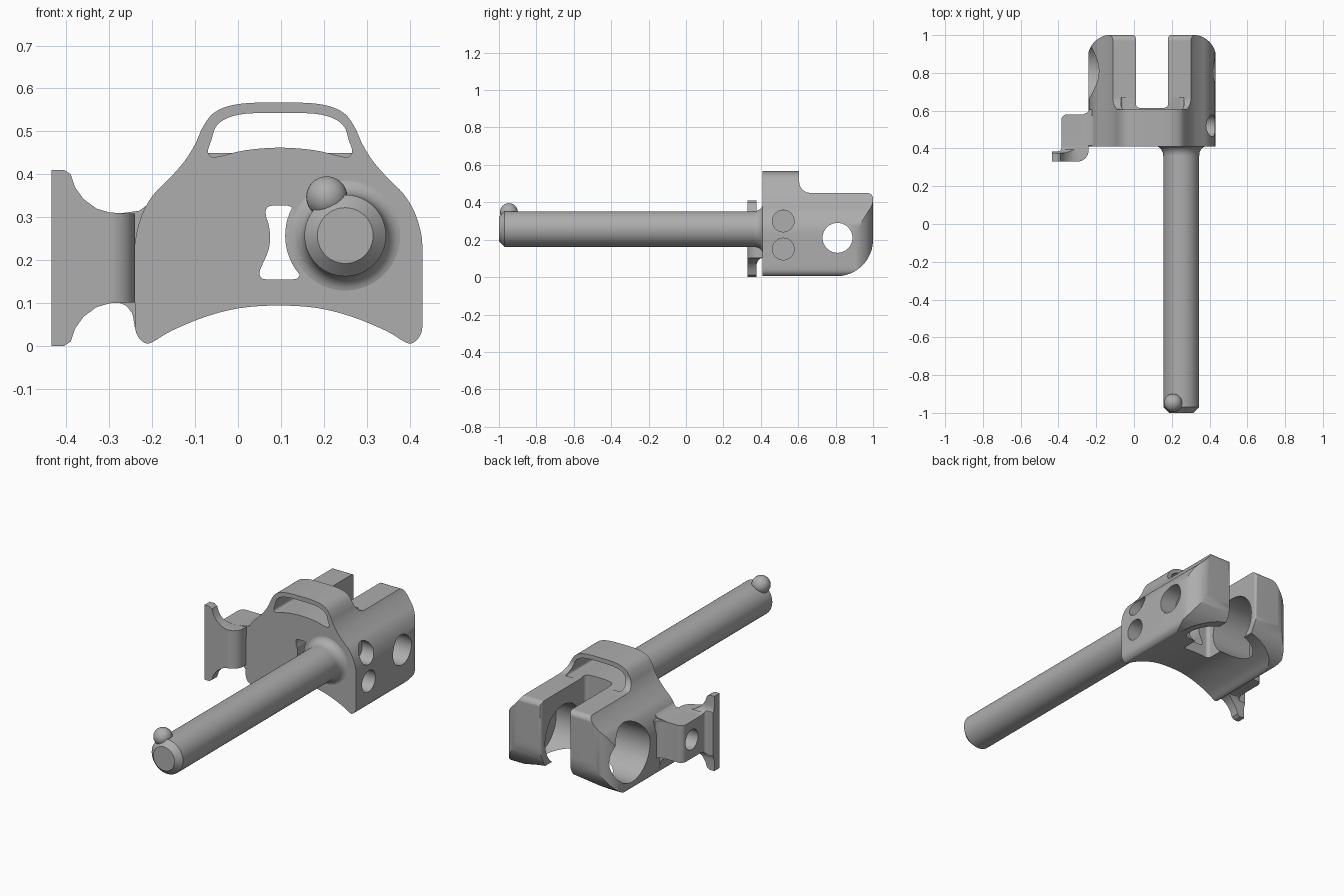
import bpy, bmesh, math
from mathutils import Vector

if "Cube" in bpy.data.objects:
    bpy.data.objects.remove(bpy.data.objects["Cube"])

GREY = (0.42, 0.42, 0.42, 1)
steel = bpy.data.materials.new("steel_grey")
steel.use_nodes = True
steel.diffuse_color = GREY
steel.node_tree.nodes["Principled BSDF"].inputs["Base Color"].default_value = GREY


def arc(cx, cy, r, start, end, n=12):
    angles = [math.radians(start + (end - start) * i / n) for i in range(n + 1)]
    return [(cx + r * math.cos(a), cy + r * math.sin(a)) for a in angles]


def mirrored(half, centre):
    """Closed outline from a half outline running between two axis points."""
    full = half + [(-u, v) for u, v in reversed(half[1:-1])]
    return [(u + centre, v) for u, v in full]


def smooth(points, steps=4):
    """Closed Catmull-Rom outline."""
    p = [Vector(q) for q in points]
    n, out = len(p), []
    for i in range(n):
        a, b, c, d = p[i - 1], p[i], p[(i + 1) % n], p[(i + 2) % n]
        for s in range(steps):
            t = s / steps
            out.append(tuple(0.5 * (2 * b + (c - a) * t + (2 * a - 5 * b + 4 * c - d) * t**2
                                    + (3 * b - a - 3 * c + d) * t**3)))
    return out


def finish(name, bm):
    bmesh.ops.recalc_face_normals(bm, faces=bm.faces)
    mesh = bpy.data.meshes.new(name)
    bm.to_mesh(mesh)
    bm.free()
    mesh.materials.append(steel)
    obj = bpy.data.objects.new(name, mesh)
    bpy.context.collection.objects.link(obj)
    return obj


def prism(name, outline, axis, low, high):
    """Extrude an outline along x (y,z points), y (x,z points) or z (x,y points)."""
    place = {"x": lambda u, v, w: (w, u, v),
             "y": lambda u, v, w: (u, w, v),
             "z": lambda u, v, w: (u, v, w)}[axis]
    bm = bmesh.new()
    a, b = [[bm.verts.new(place(u, v, w)) for u, v in outline] for w in (low, high)]
    bm.faces.new(a)
    bm.faces.new(b)
    for i in range(len(a)):
        bm.faces.new((a[i - 1], a[i], b[i], b[i - 1]))
    return finish(name, bm)


def combine(obj, tool, operation):
    """Apply a boolean and discard the tool."""
    mod = obj.modifiers.new("combine", "BOOLEAN")
    mod.object, mod.operation, mod.solver = tool, operation, "EXACT"
    bpy.context.view_layer.objects.active = obj
    bpy.ops.object.modifier_apply(modifier=mod.name)
    bpy.data.objects.remove(tool)


def bore(obj, y, z, r, low, high):
    circle = arc(y, z, r, 0, 360, 48)[:-1]
    combine(obj, prism("bore_cutter", circle, "x", low, high), "DIFFERENCE")


def shade(obj):
    bpy.ops.object.select_all(action="DESELECT")
    obj.select_set(True)
    bpy.context.view_layer.objects.active = obj
    bpy.ops.object.shade_smooth_by_angle(angle=math.radians(30))
    obj.modifiers.new("even_shading", "WEIGHTED_NORMAL").keep_sharp = True


# Bracket body: front outline limited by side and plan outlines
MID = 0.095
front = smooth(mirrored([
    (0, .567), (.07, .566), (.12, .558), (.155, .54), (.178, .508), (.195, .47),
    (.22, .43), (.255, .39), (.29, .355), (.315, .315), (.33, .27), (.335, .23),
    (.335, .16), (.335, .1), (.335, .045), (.327, .02), (.31, .006), (.292, .01),
    (.25, .035), (.17, .068), (.09, .088), (0, .094)], MID))
side = ([(.41, -.05), (.7, -.05), (.72, .004)] + arc(.805, .2, .195, -90, 0)
        + arc(.97, .42, .03, 0, 90, 5) + arc(.665, .51, .06, -90, -180, 6)
        + [(.605, .7), (.41, .7)])
plan = mirrored([(0, .3), (.34, .3)] + arc(.215, .877, .125, 0, 90)
                + arc(.105, .982, .02, 90, 180, 5) + arc(.065, .635, .02, 0, -90, 5)
                + [(0, .615)], MID)
body = prism("bracket_body", front, "y", .3, 1.1)
combine(body, prism("side_limit", side, "x", -.5, .6), "INTERSECT")
combine(body, prism("plan_limit", plan, "z", -.2, .8), "INTERSECT")

# Handle opening and waisted slot
opening = smooth(mirrored([(0, .543), (.08, .541), (.125, .53), (.15, .51), (.16, .48),
                           (.168, .455), (.162, .442), (.145, .441), (.08, .456),
                           (0, .462)], .098))
combine(body, prism("opening_cutter", opening, "y", .3, .67), "DIFFERENCE")
slot = smooth(mirrored([(0, .327), (.022, .326), (.032, .317), (.031, .3), (.025, .28),
                        (.022, .25), (.027, .22), (.04, .19), (.047, .17), (.042, .158),
                        (.03, .155), (0, .155)], .097))
combine(body, prism("slot_cutter", slot, "y", .3, .8), "DIFFERENCE")

# Cross bores in the lugs and blind holes on the left side
bore(body, .81, .21, .155, -.5, .33)
bore(body, .81, .21, .08, .1, .6)
for z in (.15, .3):
    bore(body, .52, z, .058, .35, .6)
shade(body)

# Side hook: a block bent into a flared flange
upper = [(-.435, .41), (-.405, .41), (-.39, .4), (-.38, .37), (-.36, .342),
         (-.33, .32), (-.3, .311), (-.27, .309), (-.15, .309)]
hook_front = upper + [(x, .41 - z) for x, z in reversed(upper)]
hook_plan = ([(-.435, .33), (-.3, .33)] + arc(-.3, .39, .06, -90, 0, 8)
             + [(-.24, .425), (-.18, .425), (-.18, .605), (-.235, .605), (-.25, .588),
                (-.27, .58)] + arc(-.355, .55, .03, 90, 180, 6)
             + arc(-.4, .4, .015, 0, -90, 4) + [(-.435, .385)])
hook_top = [(.3, .5), (.376, .5), (.376, .35), (.383, .328), (.395, .314), (.415, .308),
            (.7, .308)]
hook_side = hook_top + [(y, .412 - z) for y, z in reversed(hook_top)]
hook = prism("side_hook", hook_front, "y", .2, .8)
combine(hook, prism("hook_plan_limit", hook_plan, "z", -.2, .8), "INTERSECT")
combine(hook, prism("hook_side_limit", hook_side, "x", -.7, .2), "INTERSECT")
bore(hook, .5, .207, .055, -.6, -.28)
shade(hook)

# Web blending the hook into the body
web = prism("hook_web", [(-.29, .107), (-.26, .093), (-.246, .075), (-.24, .04), (-.15, .04),
                         (-.15, .38), (-.19, .358), (-.21, .33), (-.23, .315), (-.28, .308)],
            "y", .415, .575)
shade(web)

# Long pin with a chamfered tip and a flared root
PIN_X, PIN_Z, SIDES = .25, .257, 64
bm = bmesh.new()
rings = []
for r, y in [(.065, -1), (.095, -.97), (.095, .36), (.098, .38), (.107, .398),
             (.122, .409), (.14, .412), (.14, .43)]:
    rings.append([bm.verts.new((u, y, v)) for u, v in arc(PIN_X, PIN_Z, r, 0, 360, SIDES)[:-1]])
for a, b in zip(rings, rings[1:]):
    for i in range(SIDES):
        bm.faces.new((a[i - 1], a[i], b[i], b[i - 1]))
bm.faces.new(rings[0])
bm.faces.new(rings[-1])
shade(finish("long_pin", bm))

# Locking ball at the pin tip
bm = bmesh.new()
bmesh.ops.create_uvsphere(bm, u_segments=32, v_segments=20, radius=.048)
bmesh.ops.translate(bm, verts=bm.verts, vec=(.207, -.947, .347))
shade(finish("locking_ball", bm))
